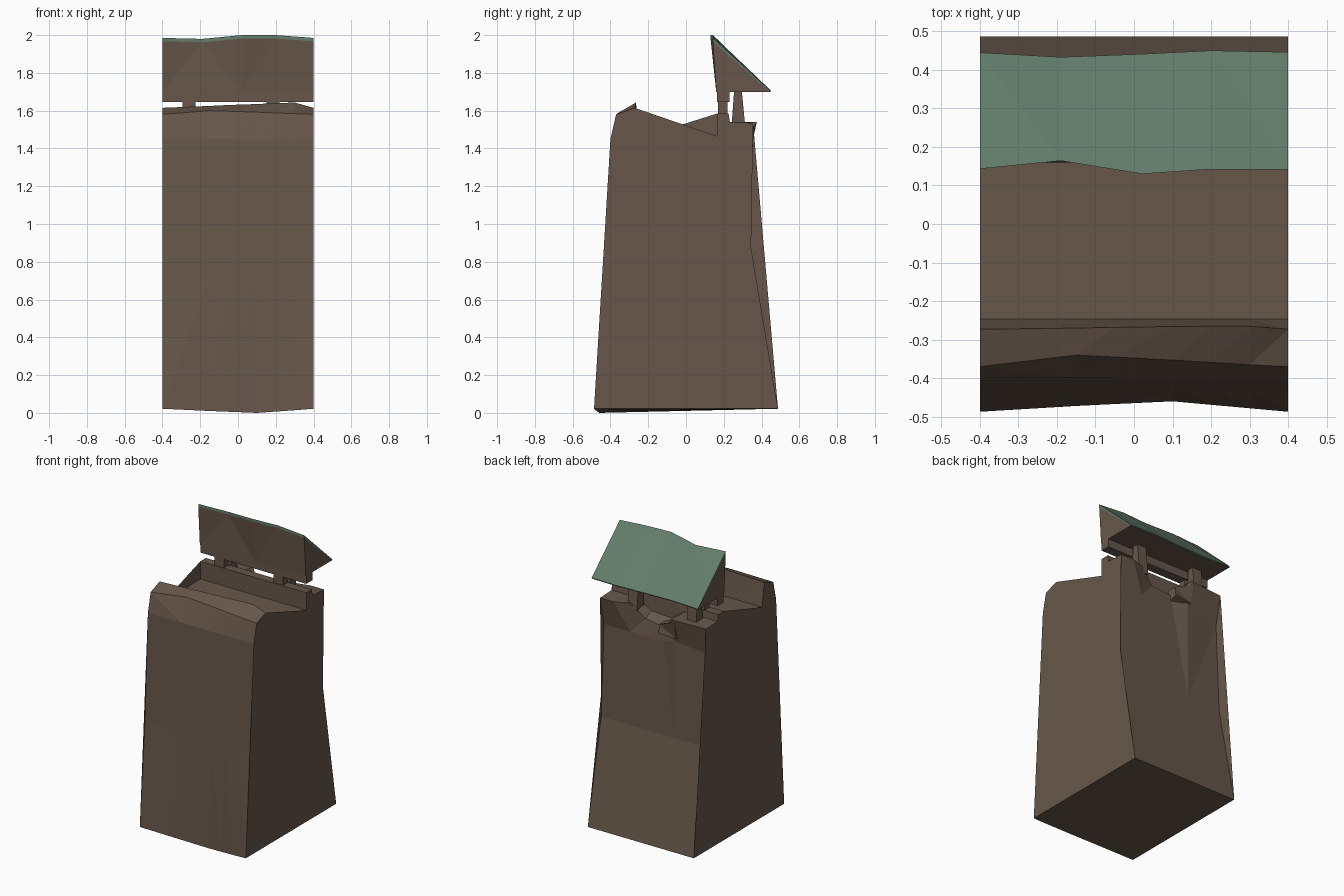
import bpy, bmesh

if "Cube" in bpy.data.objects:
    bpy.data.objects.remove(bpy.data.objects["Cube"])


def material(name, rgb):
    m = bpy.data.materials.new(name)
    m.diffuse_color = (*rgb, 1)
    m.use_nodes = True
    m.node_tree.nodes["Principled BSDF"].inputs["Base Color"].default_value = m.diffuse_color
    return m


BROWN = material("weathered brown", (0.135, 0.094, 0.068))
GREEN = material("faded green", (0.125, 0.205, 0.150))


def loft(name, sections, mat):
    """Skin a list of (x, [(y, z), ...]) closed cross-sections, with capped ends."""
    bm = bmesh.new()
    rings = [[bm.verts.new((x, y, z)) for y, z in pts] for x, pts in sections]
    n = len(rings[0])
    for a, b in zip(rings, rings[1:]):
        for i in range(n):
            j = (i + 1) % n
            bm.faces.new((a[i], a[j], b[j], b[i]))
    bm.faces.new(rings[0])
    bm.faces.new(rings[-1][::-1])
    bmesh.ops.triangulate(bm, faces=bm.faces[:])
    bmesh.ops.recalc_face_normals(bm, faces=bm.faces[:])
    mesh = bpy.data.meshes.new(name)
    bm.to_mesh(mesh)
    bm.free()
    mesh.materials.append(mat)
    ob = bpy.data.objects.new(name, mesh)
    bpy.context.collection.objects.link(ob)
    return ob


# Wall: one profile, with a few points shifted per station for the worn edges
PROFILE = dict(
    base_front=(-0.487, 0.022), mid_front=(-0.43, 0.72), shoulder=(-0.40, 1.45),
    front_edge=(-0.37, 1.58), peak=(-0.273, 1.615), walk_front=(-0.247, 1.455),
    walk_back=(0.165, 1.465), board_in=(0.165, 1.585), board_out=(0.225, 1.585),
    ledge=(0.23, 1.54), lip=(0.355, 1.535), lip_under=(0.312, 1.34),
    mid_back=(0.342, 0.72), base_back=(0.487, 0.022))
SHIFTS = {
    -0.40: {},
    -0.15: dict(base_front=(-0.472, 0.01), shoulder=(-0.399, 1.45),
                front_edge=(-0.34, 1.60), peak=(-0.27, 1.625),
                lip=(0.375, 1.54), lip_under=(0.335, 1.38)),
    -0.05: dict(base_front=(-0.467, 0.006), front_edge=(-0.345, 1.597), peak=(-0.268, 1.63),
                ledge=(0.23, 1.47), lip=(0.30, 1.43)),
    0.10: dict(base_front=(-0.46, 0.0), front_edge=(-0.353, 1.592), peak=(-0.266, 1.635),
               ledge=(0.23, 1.48), lip=(0.29, 1.45)),
    0.20: dict(base_front=(-0.469, 0.007), front_edge=(-0.359, 1.588), peak=(-0.265, 1.64),
               lip=(0.32, 1.54)),
    0.30: dict(base_front=(-0.478, 0.014), front_edge=(-0.365, 1.584), peak=(-0.265, 1.643)),
    0.40: {},
}
loft("wall", [(x, list({**PROFILE, **s}.values())) for x, s in SHIFTS.items()], BROWN)

# Broken chunk hanging at the back of the wall
loft("broken_chunk", [
    (-0.17, [(0.28, 1.36), (0.345, 1.40), (0.37, 1.52), (0.28, 1.52)]),
    (-0.04, [(0.28, 1.38), (0.355, 1.41), (0.345, 1.47), (0.28, 1.47)])], BROWN)

# Posts and slanted braces that carry the roof
for side, x in (("left", -0.26), ("right", 0.185)):
    for part, pts in (
            ("post", [(0.17, 1.55), (0.22, 1.55), (0.22, 1.71), (0.17, 1.71)]),
            ("brace", [(0.24, 1.50), (0.315, 1.50), (0.295, 1.71), (0.255, 1.71)])):
        loft(f"{side}_{part}", [(x - 0.035, pts), (x + 0.035, pts)], BROWN)

# Beam under the roof front
beam = [(0.165, 1.645), (0.23, 1.645), (0.23, 1.71), (0.165, 1.71)]
loft("roof_beam", [(-0.4, beam), (0.4, beam)], BROWN)

# Roof wedge and its green sheet: (x, ridge y, ridge z, eave y)
ROOF = [(-0.4, 0.143, 1.985, 0.445), (-0.19, 0.164, 1.98, 0.433),
        (0.02, 0.13, 2.0, 0.441), (0.2, 0.142, 2.0, 0.45), (0.4, 0.142, 1.985, 0.446)]
T = 0.018
loft("roof_wedge", [(x, [(0.16, 1.70), (ry, rz - T), (ey - 0.002, 1.70)])
                    for x, ry, rz, ey in ROOF], BROWN)
loft("roof_sheet", [(x, [(ry, rz - T), (ry, rz), (ey, 1.706), (ey - 0.003, 1.70)])
                    for x, ry, rz, ey in ROOF], GREEN)
